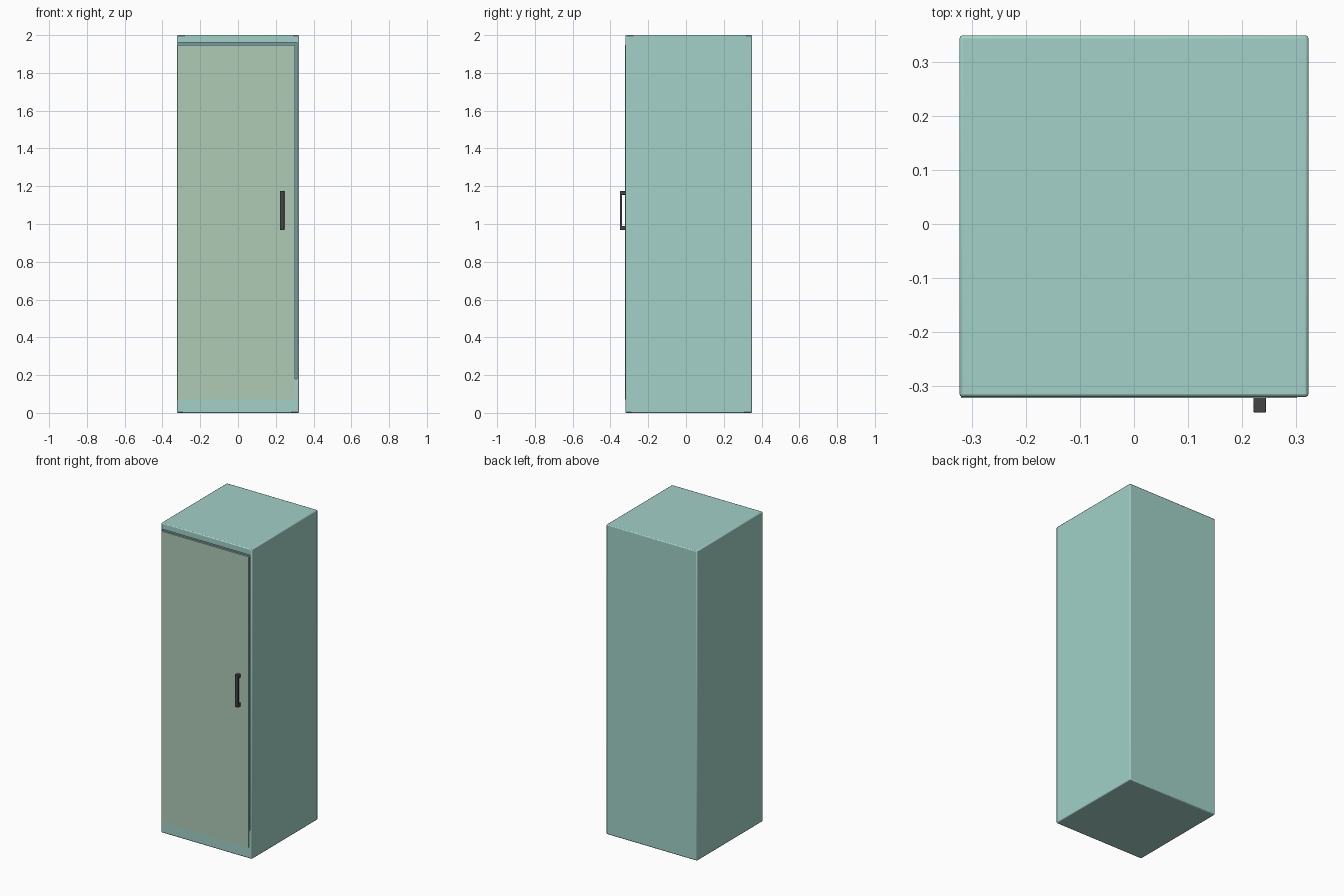
import bpy

if "Cube" in bpy.data.objects:
    bpy.data.objects.remove(bpy.data.objects["Cube"])


def material(name, rgb):
    m = bpy.data.materials.new(name)
    m.diffuse_color = (*rgb, 1)
    m.use_nodes = True
    m.node_tree.nodes["Principled BSDF"].inputs["Base Color"].default_value = m.diffuse_color
    return m


TEAL = material("teal_paint", (0.36, 0.64, 0.58))
SAGE = material("sage_panel", (0.43, 0.60, 0.47))
SEAL = material("blue_grey_seal", (0.17, 0.34, 0.38))
DARK = material("dark_metal", (0.06, 0.06, 0.06))


def box(name, x, y, z, mat=None, bevel=0.0, segments=2):
    """Axis-aligned box given by (min, max) ranges."""
    spans = (x, y, z)
    bpy.ops.mesh.primitive_cube_add(size=1, location=[(a + b) / 2 for a, b in spans])
    ob = bpy.context.object
    ob.name = name
    ob.scale = [b - a for a, b in spans]
    bpy.ops.object.transform_apply(location=False, rotation=False, scale=True)
    if mat:
        ob.data.materials.append(mat)
    if bevel:
        mod = ob.modifiers.new("rounded_edges", 'BEVEL')
        mod.width = bevel
        mod.segments = segments
        bpy.ops.object.shade_smooth_by_angle()
    return ob


FRONT, BACK = -0.321, 0.35

# Cabinet body
body = box("cabinet_body", (-0.324, 0.324), (FRONT, BACK), (0, 2), TEAL, 0.006)

# Door gap along the top and the right side, with a seal at its bottom
gaps = {
    "top": ((-0.318, 0.312), (1.945, 1.96)),
    "side": ((0.302, 0.312), (0.18, 1.96)),
}
for name, (x, z) in gaps.items():
    cutter = box(name + "_gap_cutter", x, (FRONT - 0.02, FRONT + 0.012), z)
    cutter.hide_render = True
    cutter.hide_set(True)
    cut = body.modifiers.new(name + "_gap", 'BOOLEAN')
    cut.operation = 'DIFFERENCE'
    cut.object = cutter
    cut.solver = 'EXACT'
    box(name + "_door_seal", x, (FRONT + 0.008, FRONT + 0.014), z, SEAL)

# Door panel, just proud of the cabinet front
box("door_panel", (-0.321, 0.302), (FRONT - 0.002, FRONT + 0.012), (0.07, 1.947), SAGE)

# Pull handle: upright bar on two short posts
hx = (0.222, 0.245)
box("handle_bar", hx, (-0.35, -0.338), (0.968, 1.176), DARK, 0.002)
for name, z in (("lower", 0.968), ("upper", 1.154)):
    box(name + "_handle_post", hx, (-0.342, FRONT + 0.002), (z, z + 0.022), DARK, 0.002)
